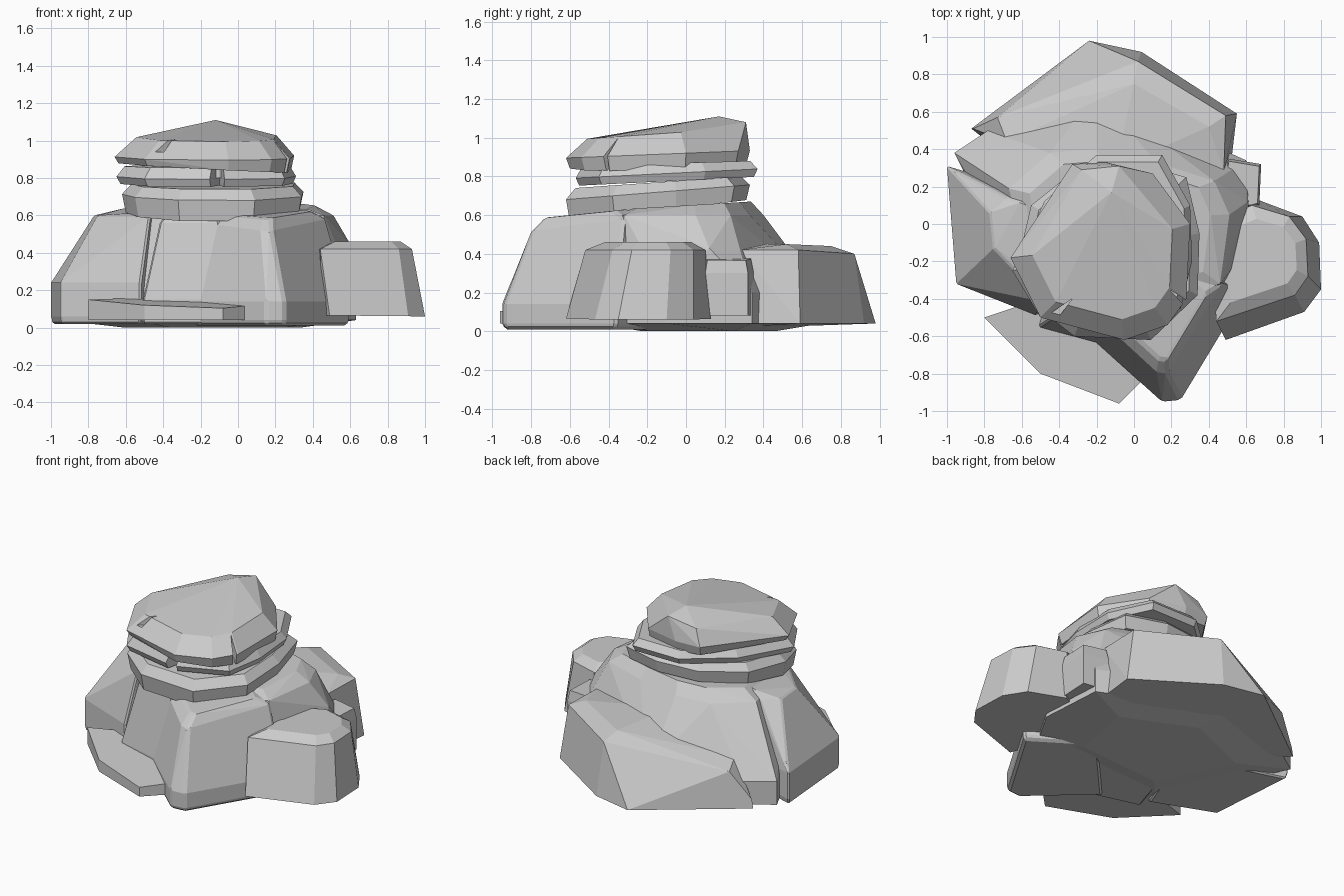
import bpy
import bmesh
from mathutils import Vector

default_cube = bpy.data.objects.get("Cube")
if default_cube:
    bpy.data.objects.remove(default_cube, do_unlink=True)

# One plain stone colour
stone = bpy.data.materials.new("stone_grey")
stone.use_nodes = True
stone.diffuse_color = (.6, .6, .6, 1)
shader = next(n for n in stone.node_tree.nodes if n.type == 'BSDF_PRINCIPLED')
shader.inputs["Base Color"].default_value = stone.diffuse_color
shader.inputs["Roughness"].default_value = .9


def ring(outline, height, scale=1, tilt_x=0, tilt_y=0):
    """Lift a flat outline onto a tilted plane, scaled about its middle."""
    middle = sum((Vector(p) for p in outline), Vector((0, 0))) / len(outline)
    points = []
    for corner in outline:
        x, y = middle + (Vector(corner) - middle) * scale
        points.append((x, y, height + tilt_x * x + tilt_y * y))
    return points


def rock(name, points, chamfer=0):
    """Make a faceted boulder as the hull of its corner points."""
    mesh = bpy.data.meshes.new(name)
    bm = bmesh.new()
    for point in points:
        bm.verts.new(point)
    hull = bmesh.ops.convex_hull(bm, input=bm.verts)
    loose = [g for g in hull["geom_interior"] if isinstance(g, bmesh.types.BMVert)]
    bmesh.ops.delete(bm, geom=loose, context='VERTS')
    bmesh.ops.dissolve_limit(bm, angle_limit=.09, verts=bm.verts, edges=bm.edges)
    bmesh.ops.recalc_face_normals(bm, faces=bm.faces)
    bm.to_mesh(mesh)
    bm.free()
    mesh.materials.append(stone)
    obj = bpy.data.objects.new(name, mesh)
    bpy.context.collection.objects.link(obj)
    if chamfer:
        bevel = obj.modifiers.new("chipped_edges", 'BEVEL')
        bevel.width = chamfer
        bevel.segments = 1
        bevel.limit_method = 'ANGLE'
        bevel.angle_limit = .6
    return obj


def notch(target, tip, mouth, half_width, low, high):
    """Cut a wedge-shaped crack that narrows from mouth to tip."""
    tip, mouth = Vector(tip), Vector(mouth)
    side = (mouth - tip).orthogonal().normalized() * half_width
    wedge = [tip, mouth + side, mouth - side]
    cutter = rock("crack_cutter", ring(wedge, low) + ring(wedge, high))
    cutter.hide_render = True
    cut = target.modifiers.new("crack", 'BOOLEAN')
    cut.operation = 'DIFFERENCE'
    cut.solver = 'EXACT'
    cut.object = cutter
    bpy.context.view_layer.objects.active = target
    for modifier in list(target.modifiers):
        bpy.ops.object.modifier_apply(modifier=modifier.name)
    bpy.data.objects.remove(cutter, do_unlink=True)


# Central mound, with a gently rounded underside
mound_foot = [(-.96, .38), (-.78, .5), (-.2, .7), (.25, .5), (.6, .34),
              (.63, -.1), (.47, -.38), (-.1, -.55), (-.55, -.45)]
mound_brow = [(-.67, .19), (-.45, .38), (-.2, .4), (.12, .33), (.43, .23),
              (.51, .05), (.46, -.32), (-.1, -.5), (-.5, -.38)]
rock("central_mound", ring(mound_foot, 0, scale=.6) + ring(mound_foot, .04)
     + ring(mound_foot, .2) + ring(mound_brow, .6)
     + ring(mound_brow, .65, scale=.82, tilt_y=.06) + [(.61, .12, .43)])

# Left-hand buttress, set apart from the mound by a groove
west_foot = [(-1, .31), (-.95, -.32), (-.52, -.49), (-.3, .1)]
west_brow = [(-.77, .06), (-.75, -.13), (-.47, -.42), (-.68, .14)]
rock("west_buttress", ring(west_foot, .02, scale=.97) + ring(west_foot, .06)
     + ring(west_foot, .24) + ring(west_brow, .6)
     + [(-.6, .12, .64), (-.45, -.33, .62), (-.3, 0, .65)], chamfer=.01)

# Front panel between the two buttresses
panel_foot = [(-.51, -.55), (-.1, -.66), (.1, -.3), (-.4, -.2)]
panel_brow = [(-.42, -.49), (-.1, -.58), (0, -.3), (-.35, -.2)]
rock("front_panel", ring(panel_foot, .02) + ring(panel_foot, .15)
     + ring(panel_brow, .56) + ring(panel_brow, .61, scale=.8), chamfer=.01)

# Front buttress with its sharp prow
prow_foot = [(.15, -.95), (.25, -.94), (.6, -.36), (.2, -.1), (-.25, -.59)]
prow_brow = [(.12, -.79), (.18, -.8), (.47, -.32), (.2, -.1), (-.13, -.56)]
rock("front_buttress", ring(prow_foot, .01, scale=.97) + ring(prow_foot, .04)
     + ring(prow_foot, .14) + ring(prow_brow, .63, tilt_y=.14)
     + ring(prow_brow, .66, scale=.75, tilt_y=.1), chamfer=.015)

# Rear boulder, its ridge falling away to one side
rear_foot = [(-.87, .51), (-.24, .98), (.04, .92), (.55, .59), (.51, .25), (-.6, .3)]
rock("rear_boulder", ring(rear_foot, .04)
     + [(-.86, .51, .1), (-.73, .57, .28), (.02, .87, .4), (.49, .58, .42),
        (.48, .28, .42), (0, .75, .44), (.4, .52, .45), (-.1, .3, .45),
        (-.68, .44, .32), (0, .1, .01)])

# Side boulder
side_foot = [(.45, -.5), (.49, -.62), (.91, -.47), (1, -.35), (.99, -.1),
             (.9, .04), (.66, .13), (.4, 0)]
side_brow = [(.44, -.52), (.86, -.38), (.93, -.28), (.92, -.08), (.83, .04),
             (.63, .1), (.4, 0)]
rock("side_boulder", ring(side_foot, .07, tilt_x=-.01) + ring(side_brow, .42)
     + ring(side_brow, .46, scale=.72))

# Small wedged stone behind the side boulder
wedge_plan = [(.5, .35), (.68, .32), (.67, .1), (.45, .05)]
rock("wedged_stone", ring(wedge_plan, .08) + ring(wedge_plan, .3)
     + ring(wedge_plan, .4, scale=.9, tilt_x=-.05))

# Low step at the foot of the front
step_plan = [(-.8, -.5), (-.5, -.8), (-.08, -.96), (.04, -.84), (-.1, -.6), (-.5, -.4)]
rock("low_step", ring(step_plan, .04) + ring(step_plan, .2, tilt_y=.1))

# Lowest slab of the stack
lower_plan = [(-.62, -.2), (-.55, -.42), (-.32, -.6), (.09, -.62), (.34, -.38),
              (.35, -.05), (.28, .25), (0, .33), (-.3, .3), (-.55, .1)]
rock("lower_slab", ring(lower_plan, .64, scale=.96, tilt_y=.12)
     + ring(lower_plan, .73, tilt_y=.08)
     + ring(lower_plan, .78, scale=.9, tilt_y=.07))

# Thin middle slab, split at the front
middle_plan = [(-.65, -.25), (-.5, -.5), (-.1, -.58), (.25, -.45), (.31, -.2),
               (.3, .1), (.15, .37), (-.2, .37), (-.48, .12)]
middle_slab = rock("middle_slab", ring(middle_plan, .78, scale=.96, tilt_y=.05)
                   + ring(middle_plan, .82, tilt_y=.05)
                   + ring(middle_plan, .87, scale=.92, tilt_y=.03))
notch(middle_slab, (-.1, -.4), (-.12, -.7), .07, .7, .95)

# Narrow neck that carries the cap
rock("cap_neck", ring(middle_plan, .8, scale=.75) + ring(middle_plan, .9, scale=.75))

# Cap slab, rising to a peak at the back
cap_plan = [(-.66, -.18), (-.5, -.5), (-.05, -.62), (.18, -.54), (.28, -.4),
            (.3, 0), (.1, .27), (-.15, .33), (-.33, .32), (-.46, .1)]
cap_slab = rock("cap_slab", ring(cap_plan, .85, scale=.96, tilt_x=-.05, tilt_y=.02)
                + ring(cap_plan, .92, tilt_y=.04)
                + ring(cap_plan, 1.03, scale=.78, tilt_y=.07)
                + [(-.12, .17, 1.11), (-.08, .31, 1.08), (-.28, .29, 1.04)])
notch(cap_slab, (-.33, -.4), (-.5, -.56), .04, .94, 1.2)
notch(cap_slab, (.19, -.35), (.32, -.46), .02, .8, 1.2)
